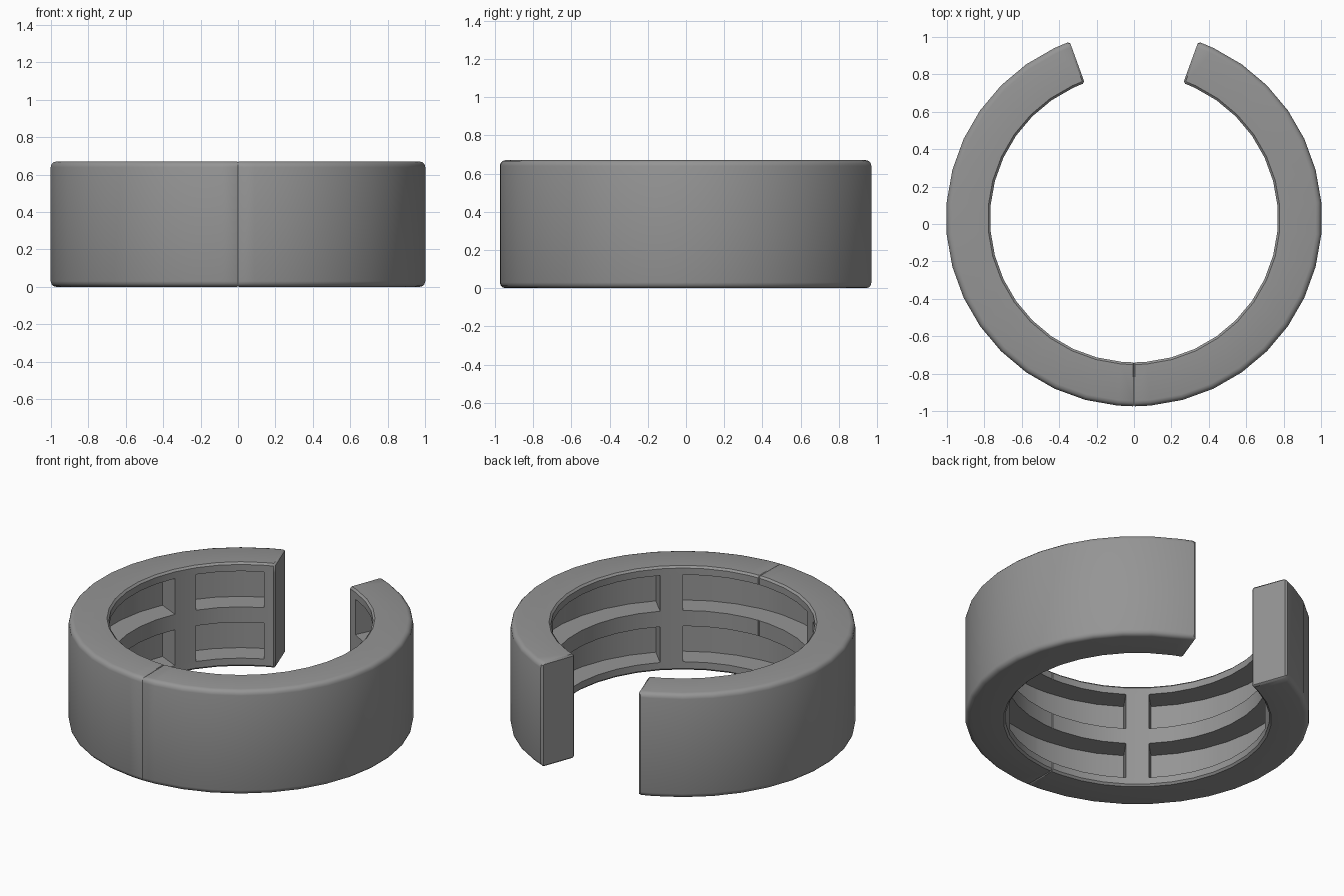
import bpy, bmesh, math

cube = bpy.data.objects.get("Cube")
if cube:
    bpy.data.objects.remove(cube, do_unlink=True)

OUTER, INNER, POCKET = 1.005, 0.77, 0.915   # radii
HEIGHT, ROUND, EDGE = 0.67, 0.03, 0.012     # height, outer and inner edge rounding
ROWS = [(0.055, 0.285), (0.385, 0.615)]     # pocket heights
BAYS = [(35, 65), (-45, 25), (-90, -55)]    # pocket angles
CENTRE_Y = OUTER * (1 - math.sin(math.radians(70))) / 2

grey = bpy.data.materials.new("grey")
grey.use_nodes = True
grey.diffuse_color = (0.3, 0.3, 0.3, 1)
bsdf = next(n for n in grey.node_tree.nodes if n.type == 'BSDF_PRINCIPLED')
bsdf.inputs["Base Color"].default_value = grey.diffuse_color
bsdf.inputs["Roughness"].default_value = 0.6

# Closed cross-section (radius, z): up the inner wall, then down the rounded outer wall
inner_z = [EDGE] + [z for row in ROWS for z in row] + [HEIGHT - EDGE]
profile = [(INNER + EDGE, 0)] + [(INNER, z) for z in inner_z] + [(INNER + EDGE, HEIGHT)]
arc = [(OUTER - ROUND + ROUND * math.sin(math.radians(a)),
        ROUND * (1 - math.cos(math.radians(a)))) for a in (90, 60, 30, 0)]
profile += [(r, HEIGHT - z) for r, z in reversed(arc)] + arc

# Sweep stations (angle, inset); insets round off the open end and the seam
stations = [(70, 0.01), (69.3, 0)] + [(a, 0) for a in range(65, -86, -10)]
stations += [(-89.7, 0), (-90, 0.005)]


def place(r, angle, z, side):
    a = math.radians(angle)
    return (side * r * math.cos(a), CENTRE_Y + r * math.sin(a), z)


def clamp(v, low, high):
    return max(low, min(high, v))


def ring_half(name, side):
    bm = bmesh.new()
    rings = []
    for angle, inset in stations:
        rings.append([bm.verts.new(place(clamp(r, INNER + inset, OUTER - inset), angle,
                                         clamp(z, inset, HEIGHT - inset), side))
                      for r, z in profile])

    # Skin the sweep, remembering the inner faces that become pockets
    pockets = []
    n = len(profile)
    for i in range(len(rings) - 1):
        mid = (stations[i][0] + stations[i + 1][0]) / 2
        in_bay = any(low < mid < high for low, high in BAYS)
        for j in range(n):
            k = (j + 1) % n
            face = bm.faces.new((rings[i][j], rings[i][k], rings[i + 1][k], rings[i + 1][j]))
            (r1, z1), (r2, z2) = profile[j], profile[k]
            if in_bay and r1 == r2 == INNER and (z1, z2) in ROWS:
                pockets.append(face)
    bm.faces.new(rings[0])

    # Push the pockets outward into the wall
    result = bmesh.ops.extrude_face_region(bm, geom=pockets)
    leftover = [f for f in pockets if f.is_valid]
    if leftover:
        bmesh.ops.delete(bm, geom=leftover, context='FACES')
    for v in result["geom"]:
        if isinstance(v, bmesh.types.BMVert):
            x, y = v.co.x, v.co.y - CENTRE_Y
            scale = POCKET / math.hypot(x, y)
            v.co.x, v.co.y = x * scale, CENTRE_Y + y * scale

    # Leave the pockets open through the seam and cap the solid section there
    walls = [f for f in bm.faces if all(abs(v.co.x) < 1e-5 for v in f.verts)]
    if walls:
        bmesh.ops.delete(bm, geom=walls, context='FACES')
    rim = [e for e in bm.edges if e.is_boundary and all(abs(v.co.x) < 1e-5 for v in e.verts)]
    bmesh.ops.holes_fill(bm, edges=rim, sides=0)

    bmesh.ops.recalc_face_normals(bm, faces=bm.faces[:])
    mesh = bpy.data.meshes.new(name)
    bm.to_mesh(mesh)
    bm.free()
    mesh.materials.append(grey)
    obj = bpy.data.objects.new(name, mesh)
    bpy.context.collection.objects.link(obj)
    return obj


halves = [ring_half("left_ring_half", 1), ring_half("right_ring_half", -1)]

# Smooth walls with crisp pocket and end edges
bpy.ops.object.select_all(action='DESELECT')
for obj in halves:
    obj.select_set(True)
bpy.context.view_layer.objects.active = halves[0]
bpy.ops.object.shade_smooth_by_angle(angle=math.radians(35))
